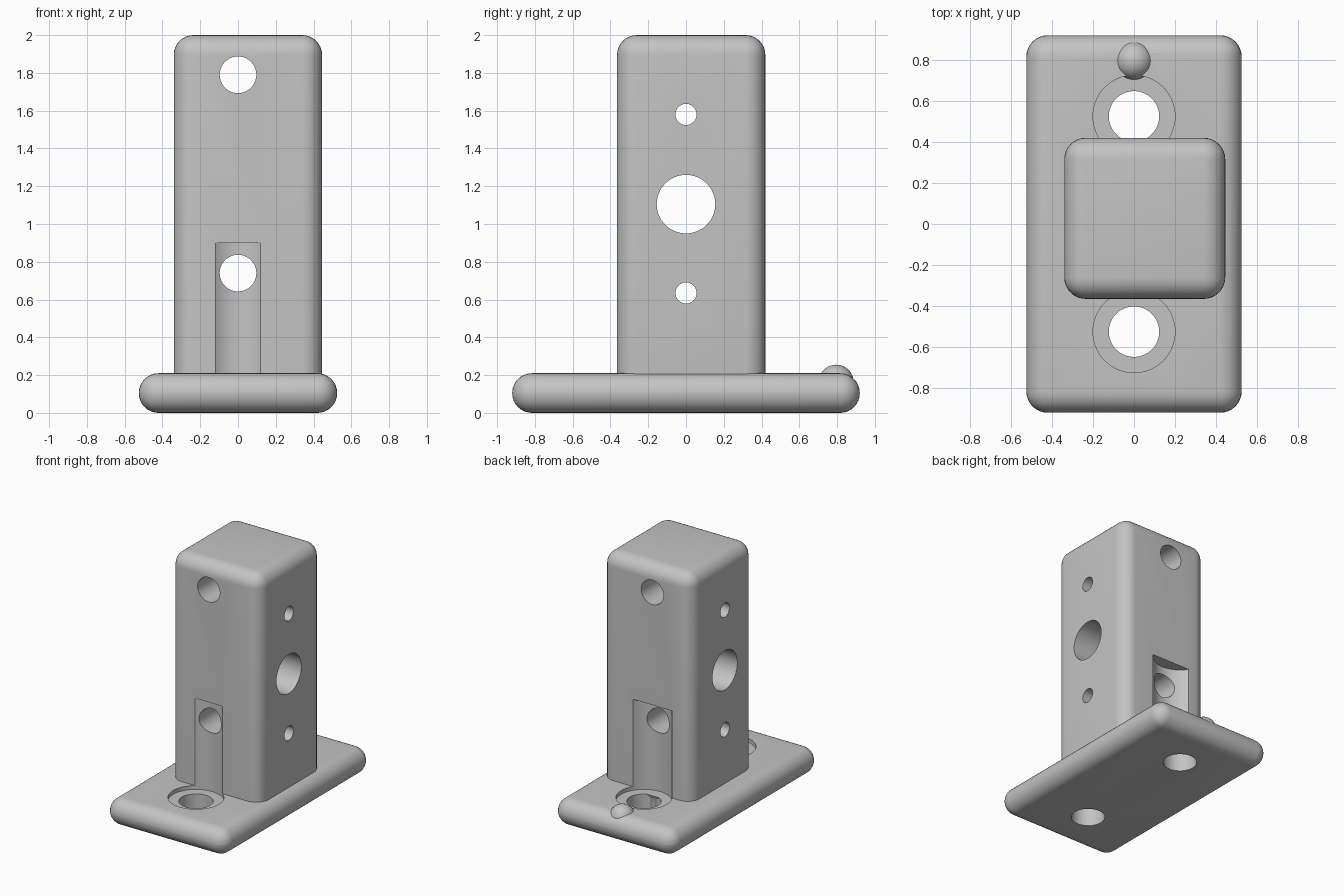
import bpy
import bmesh
from math import pi, radians
from mathutils import Matrix, Vector

if "Cube" in bpy.data.objects:
    bpy.data.objects.remove(bpy.data.objects["Cube"])

ROUND = 0.1045

grey = bpy.data.materials.new("light_grey")
grey.use_nodes = True
grey.diffuse_color = (0.55, 0.55, 0.55, 1)
grey.node_tree.nodes["Principled BSDF"].inputs["Base Color"].default_value = grey.diffuse_color


def make_object(name, bm):
    bmesh.ops.recalc_face_normals(bm, faces=bm.faces)
    mesh = bpy.data.meshes.new(name)
    bm.to_mesh(mesh)
    bm.free()
    mesh.materials.append(grey)
    obj = bpy.data.objects.new(name, mesh)
    bpy.context.collection.objects.link(obj)
    return obj


def rounded_box(name, low, high):
    low, high = Vector(low), Vector(high)
    bm = bmesh.new()
    bmesh.ops.create_cube(bm, size=1)
    bmesh.ops.scale(bm, vec=high - low, verts=bm.verts)
    bmesh.ops.translate(bm, vec=(low + high) / 2, verts=bm.verts)
    bmesh.ops.bevel(bm, geom=bm.edges[:], offset=ROUND, segments=8,
                    profile=0.5, affect='EDGES', clamp_overlap=True)
    return make_object(name, bm)


def cylinder(name, radius, length, centre, axis='Z'):
    turn = {'X': Matrix.Rotation(pi / 2, 4, 'Y'),
            'Y': Matrix.Rotation(pi / 2, 4, 'X'),
            'Z': Matrix.Identity(4)}[axis]
    bm = bmesh.new()
    bmesh.ops.create_cone(bm, cap_ends=True, segments=64, radius1=radius,
                          radius2=radius, depth=length,
                          matrix=Matrix.Translation(centre) @ turn)
    return make_object(name, bm)


def combine(target, tool, operation):
    mod = target.modifiers.new(operation.title(), 'BOOLEAN')
    mod.operation = operation
    mod.solver = 'EXACT'
    mod.object = tool
    bpy.ops.object.select_all(action='DESELECT')
    bpy.context.view_layer.objects.active = target
    target.select_set(True)
    bpy.ops.object.modifier_apply(modifier=mod.name)
    bpy.data.objects.remove(tool)


# Base plate with two bolt holes
stand = rounded_box("mounting_stand", (-0.525, -0.92, 0), (0.525, 0.92, 0.21))
for side in (-1, 1):
    combine(stand, cylinder("bolt_hole", 0.123, 1, (0, side * 0.525, 0.1)), 'DIFFERENCE')

# Upright post, set slightly off centre
post = rounded_box("post", (-0.34, -0.365, 0.105), (0.445, 0.42, 2))
combine(stand, post, 'UNION')

# Counterbores that run up the post as tool clearance channels
floor, top = 0.18, 0.9
for side in (-1, 1):
    channel = cylinder("clearance_channel", 0.2, top - floor,
                       (0, side * 0.525, (top + floor) / 2))
    combine(stand, channel, 'DIFFERENCE')

# Cross holes through the post
for axis, height, radius in (('Y', 1.79, 0.097), ('Y', 0.74, 0.097),
                             ('X', 1.58, 0.056), ('X', 1.105, 0.155),
                             ('X', 0.635, 0.056)):
    combine(stand, cylinder("cross_hole", radius, 3, (0, 0, height), axis), 'DIFFERENCE')

# Round marker bump at the back of the plate
bm = bmesh.new()
bmesh.ops.create_uvsphere(bm, u_segments=48, v_segments=24, radius=0.093,
                          matrix=Matrix.Translation((0, 0.795, 0.162)))
combine(stand, make_object("marker_bump", bm), 'UNION')

bpy.ops.object.shade_smooth_by_angle(angle=radians(30))
